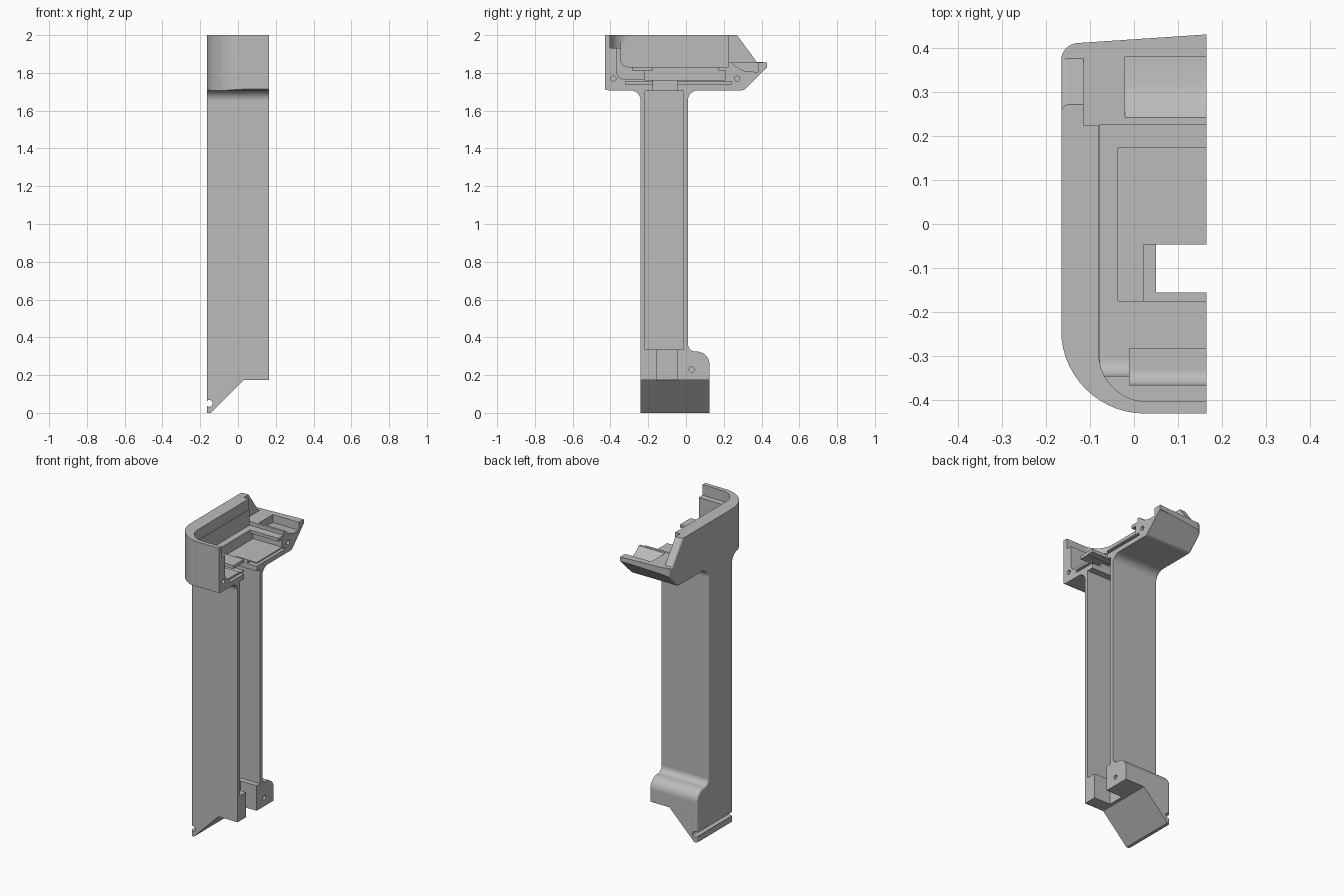
import bpy, bmesh, math
from mathutils import Vector

cube = bpy.data.objects.get("Cube")
if cube:
    bpy.data.objects.remove(cube, do_unlink=True)

grey = bpy.data.materials.new("plain grey")
grey.use_nodes = True
colour = (0.5, 0.5, 0.5, 1)
grey.diffuse_color = colour
grey.node_tree.nodes["Principled BSDF"].inputs["Base Color"].default_value = colour


def rounded(corners, steps=8):
    """Turn (a, b, radius) corners into a polygon with filleted corners."""
    out = []
    n = len(corners)
    for i, (a, b, r) in enumerate(corners):
        p = Vector((a, b))
        if r == 0:
            out.append(p)
            continue
        u = (Vector(corners[i - 1][:2]) - p).normalized()
        v = (Vector(corners[(i + 1) % n][:2]) - p).normalized()
        half = u.angle(v) / 2
        centre = p + (u + v).normalized() * (r / math.sin(half))
        s = p + u * (r / math.tan(half)) - centre
        e = p + v * (r / math.tan(half)) - centre
        sweep = math.pi - 2 * half
        for k in range(steps + 1):
            t = k / steps
            out.append(centre + (s * math.sin((1 - t) * sweep) + e * math.sin(t * sweep)) / math.sin(sweep))
    return out


def prism(name, pts, axis, lo, hi, bevel=0):
    """Extrude a 2D outline along an axis; optionally round the rim at lo."""
    def place(p, d):
        return {"x": (d, p[0], p[1]), "y": (p[0], d, p[1]), "z": (p[0], p[1], d)}[axis]
    bm = bmesh.new()
    a = [bm.verts.new(place(p, lo)) for p in pts]
    b = [bm.verts.new(place(p, hi)) for p in pts]
    n = len(pts)
    cap = bm.faces.new(a)
    bm.faces.new(b[::-1])
    for i in range(n):
        j = (i + 1) % n
        bm.faces.new((a[j], a[i], b[i], b[j]))
    bmesh.ops.recalc_face_normals(bm, faces=bm.faces)
    if bevel:
        bmesh.ops.bevel(bm, geom=list(cap.edges), offset=bevel, segments=4,
                        profile=0.5, affect="EDGES", clamp_overlap=True)
    me = bpy.data.meshes.new(name)
    bm.to_mesh(me)
    bm.free()
    me.materials.append(grey)
    ob = bpy.data.objects.new(name, me)
    bpy.context.collection.objects.link(ob)
    return ob


def combine(target, tool, operation="DIFFERENCE"):
    bpy.context.view_layer.objects.active = target
    mod = target.modifiers.new("shape", "BOOLEAN")
    mod.operation, mod.solver, mod.object = operation, "EXACT", tool
    bpy.ops.object.modifier_apply(modifier=mod.name)
    bpy.data.objects.remove(tool, do_unlink=True)


def cut_box(x0, x1, y0, y1, z0, z1):
    combine(shell, prism("cutter", [(x0, y0), (x1, y0), (x1, y1), (x0, y1)], "z", z0, z1))


def circle(a, b, r, n=20):
    return [(a + r * math.cos(2 * math.pi * k / n), b + r * math.sin(2 * math.pi * k / n)) for k in range(n)]


OPEN = 0.3  # cutters run past the open side

# Handle and head, from the side profile
side = rounded([
    (-0.24, -0.06, 0), (0.125, -0.06, 0), (0.125, 0.325, 0.07), (0.01, 0.325, 0.04),
    (0.01, 1.708, 0.055), (0.307, 1.708, 0.03), (0.425, 1.826, 0), (0.46, 1.83, 0), (0.46, 1.857, 0),
    (0.375, 1.857, 0), (0.234, 2.05, 0), (-0.45, 2.05, 0), (-0.45, 1.708, 0.04), (-0.24, 1.708, 0.055)])
shell = prism("handle_shell", side, "x", -0.165, 0.165, bevel=0.014)

# Plan outline with the large rounded front corner, just clear of the flat outer wall
plan = rounded([(0.2, -0.43, 0), (-0.1654, -0.43, 0.19), (-0.1654, 0.408, 0.04), (0.165, 0.43, 0), (0.2, 0.432, 0)], 14)
combine(shell, prism("plan", plan, "z", 0, 2), "INTERSECT")

# Slanted foot, and the keyhole groove near its tip
foot = [(-0.145, 0), (0.03, 0.175), (0.4, 0.175), (0.4, -0.1), (-0.245, -0.1)]
combine(shell, prism("foot_cut", foot, "y", -0.6, 0.6))
keyhole = [(-0.2, 0.042)] + [(-0.152 + 0.018 * math.cos(t), 0.05 + 0.018 * math.sin(t))
                             for t in [math.radians(-150 + 20 * k) for k in range(16)]] + [(-0.2, 0.058)]
combine(shell, prism("keyhole_groove", keyhole, "y", -0.6, 0.6))

# Long handle cavity and the slots at its two ends
cut_box(-0.135, OPEN, -0.217, -0.013, 0.335, 1.705)
cut_box(0.05, OPEN, -0.155, -0.047, 0.1, 0.4)
cut_box(0.022, OPEN, -0.175, -0.046, 1.65, 1.78)

# Upper well with a rounded front, then the main well below it
well = rounded([(OPEN, -0.403, 0), (-0.08, -0.403, 0.11), (-0.08, 0.228, 0), (OPEN, 0.228, 0)], 10)
combine(shell, prism("upper_well", well, "z", 1.932, 2.1))
main_well = rounded([(-0.345, 1.96, 0), (-0.345, 1.832, 0.04), (0.226, 1.832, 0), (0.226, 1.96, 0)])
combine(shell, prism("main_well", main_well, "x", -0.077, OPEN))

# Rear shelf with its curved pocket
cut_box(-0.115, OPEN, 0.224, 0.6, 1.856, 2.1)
pocket = [(0.235, 1.862), (0.26, 1.838), (0.285, 1.82), (0.315, 1.808), (0.38, 1.805), (0.38, 1.9), (0.235, 1.9)]
combine(shell, prism("pocket", pocket, "x", -0.02, OPEN))

# Stepped seats in the head floor
cut_box(-0.036, OPEN, -0.175, 0.173, 1.79, 1.9)
cut_box(-0.04, OPEN, -0.22, 0.21, 1.762, 1.812)
cut_box(0.1, OPEN, -0.32, 0.24, 1.738, 1.754)

# Front groove, running back underneath a thin shelf
front_groove = rounded([(-0.365, 1.95, 0), (-0.365, 1.768, 0.035), (-0.2, 1.768, 0),
                        (-0.2, 1.81, 0), (-0.282, 1.81, 0), (-0.282, 1.95, 0)])
combine(shell, prism("front_groove", front_groove, "x", -0.01, OPEN))

# Screw holes in the open face
for y, z in ((0.03, 0.23), (-0.385, 1.77), (0.27, 1.77)):
    combine(shell, prism("screw_hole", circle(y, z, 0.014), "x", 0.04, OPEN))

bpy.ops.object.select_all(action="DESELECT")
shell.select_set(True)
bpy.context.view_layer.objects.active = shell
bpy.ops.object.shade_smooth_by_angle(angle=math.radians(30))
flat_normals = shell.modifiers.new("flat_normals", "WEIGHTED_NORMAL")
flat_normals.keep_sharp = True
